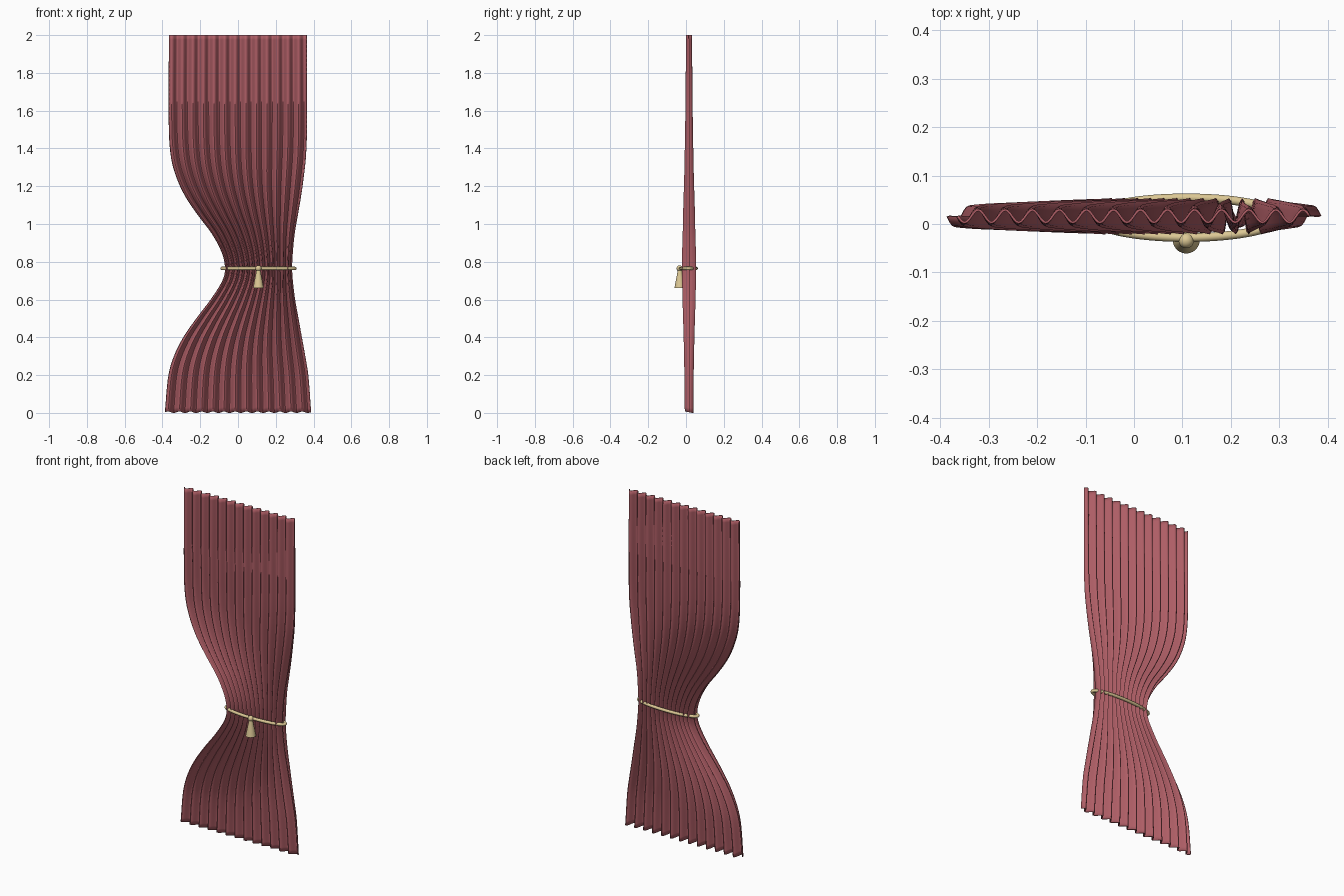
import bpy, bmesh, math
from math import sin, cos, pi

if "Cube" in bpy.data.objects:
    bpy.data.objects.remove(bpy.data.objects["Cube"])

def material(name, col):
    m = bpy.data.materials.new(name)
    m.diffuse_color = (*col, 1)
    m.use_nodes = True
    m.node_tree.nodes["Principled BSDF"].inputs["Base Color"].default_value = m.diffuse_color
    return m

red = material("red_cloth", (0.42, 0.11, 0.13))
gold = material("gold_cord", (0.72, 0.58, 0.30))

def finish(name, bm, mat):
    me = bpy.data.meshes.new(name)
    bmesh.ops.recalc_face_normals(bm, faces=bm.faces[:])
    bm.to_mesh(me)
    bm.free()
    ob = bpy.data.objects.new(name, me)
    bpy.context.collection.objects.link(ob)
    me.materials.append(mat)
    bpy.ops.object.select_all(action='DESELECT')
    bpy.context.view_layer.objects.active = ob
    ob.select_set(True)
    bpy.ops.object.shade_smooth_by_angle(angle=math.radians(50))
    return ob

# curtain outline: z, left x, right x, pleat depth
OUTLINE = [(0, -.385, .385, .020), (.2, -.366, .370, .022), (.3, -.337, .354, .024),
           (.4, -.287, .336, .026), (.5, -.218, .318, .029), (.6, -.142, .300, .032),
           (.7, -.080, .288, .034), (.765, -.066, .284, .035), (.85, -.084, .288, .034),
           (.95, -.137, .298, .031), (1.05, -.212, .315, .029), (1.15, -.279, .332, .026),
           (1.25, -.325, .346, .023), (1.35, -.352, .357, .021), (1.5, -.364, .363, .018),
           (2, -.364, .363, .013)]

def outline(z):
    # smooth cubic interpolation of the outline
    n = len(OUTLINE)
    i = max(k for k in range(n - 1) if OUTLINE[k][0] <= z)
    p, q = OUTLINE[i], OUTLINE[i + 1]
    a, b = OUTLINE[max(i - 1, 0)], OUTLINE[min(i + 2, n - 1)]
    h = q[0] - p[0]
    t = (z - p[0]) / h
    res = []
    for c in (1, 2, 3):
        m0 = (q[c] - a[c]) / (q[0] - a[0]) * h
        m1 = (b[c] - p[c]) / (b[0] - p[0]) * h
        res.append((2*t**3 - 3*t*t + 1) * p[c] + (t**3 - 2*t*t + t) * m0
                   + (3*t*t - 2*t**3) * q[c] + (t**3 - t*t) * m1)
    return res

# pleated curtain
PLEATS, PER, ROWS = 13, 12, 80
COLS = PLEATS * PER
bm = bmesh.new()
grid = []
for j in range(ROWS + 1):
    z = 2 * j / ROWS
    l, r, amp = outline(min(z, 1.9999))
    row = []
    for i in range(COLS + 1):
        u = i / COLS
        s = sin(2 * pi * PLEATS * u)
        hem = .004 * (1 + s) * max(0, 1 - z / .2)
        row.append(bm.verts.new((l + (r - l) * u, .016 - amp * s, z + hem)))
    grid.append(row)
for j in range(ROWS):
    for i in range(COLS):
        bm.faces.new((grid[j][i], grid[j][i+1], grid[j+1][i+1], grid[j+1][i]))
curtain = finish("curtain", bm, red)
sol = curtain.modifiers.new("thickness", 'SOLIDIFY')
sol.thickness = .005
sol.offset = 0

# tie-back cord: elliptical ring round the waist
bm = bmesh.new()
N, M, R = 72, 12, .009
rings = []
for k in range(N):
    a = 2 * pi * k / N
    cx, cy = .108 + .193 * cos(a), .013 + .041 * sin(a)
    nx, ny = .041 * cos(a), .193 * sin(a)
    d = math.hypot(nx, ny)
    rings.append([bm.verts.new((cx + R * cos(b) * nx / d, cy + R * cos(b) * ny / d,
                                .765 + R * sin(b)))
                  for b in (2 * pi * m / M for m in range(M))])
for k in range(N):
    for m in range(M):
        p, q, m2 = rings[k], rings[(k + 1) % N], (m + 1) % M
        bm.faces.new((p[m], q[m], q[m2], p[m2]))
finish("tieback_cord", bm, gold)

# tassel: knot and flared skirt turned from one profile each
def lathe(name, profile, x, y, seg=24):
    bm = bmesh.new()
    rows = [[bm.verts.new((x + r * cos(2*pi*k/seg), y + r * sin(2*pi*k/seg), z))
             for k in range(seg)] for r, z in profile]
    for p, q in zip(rows, rows[1:]):
        for k in range(seg):
            bm.faces.new((p[k], p[(k+1) % seg], q[(k+1) % seg], q[k]))
    bm.faces.new(rows[0])
    bm.faces.new(rows[-1])
    return finish(name, bm, gold)

knot = [(max(.016 * sin(pi * k / 12), .0005), .765 + .016 * cos(pi * k / 12)) for k in range(13)]
lathe("tassel_knot", knot, .108, -.034)
lathe("tassel_skirt", [(.011, .755), (.014, .735), (.020, .705), (.028, .662)], .108, -.033)
